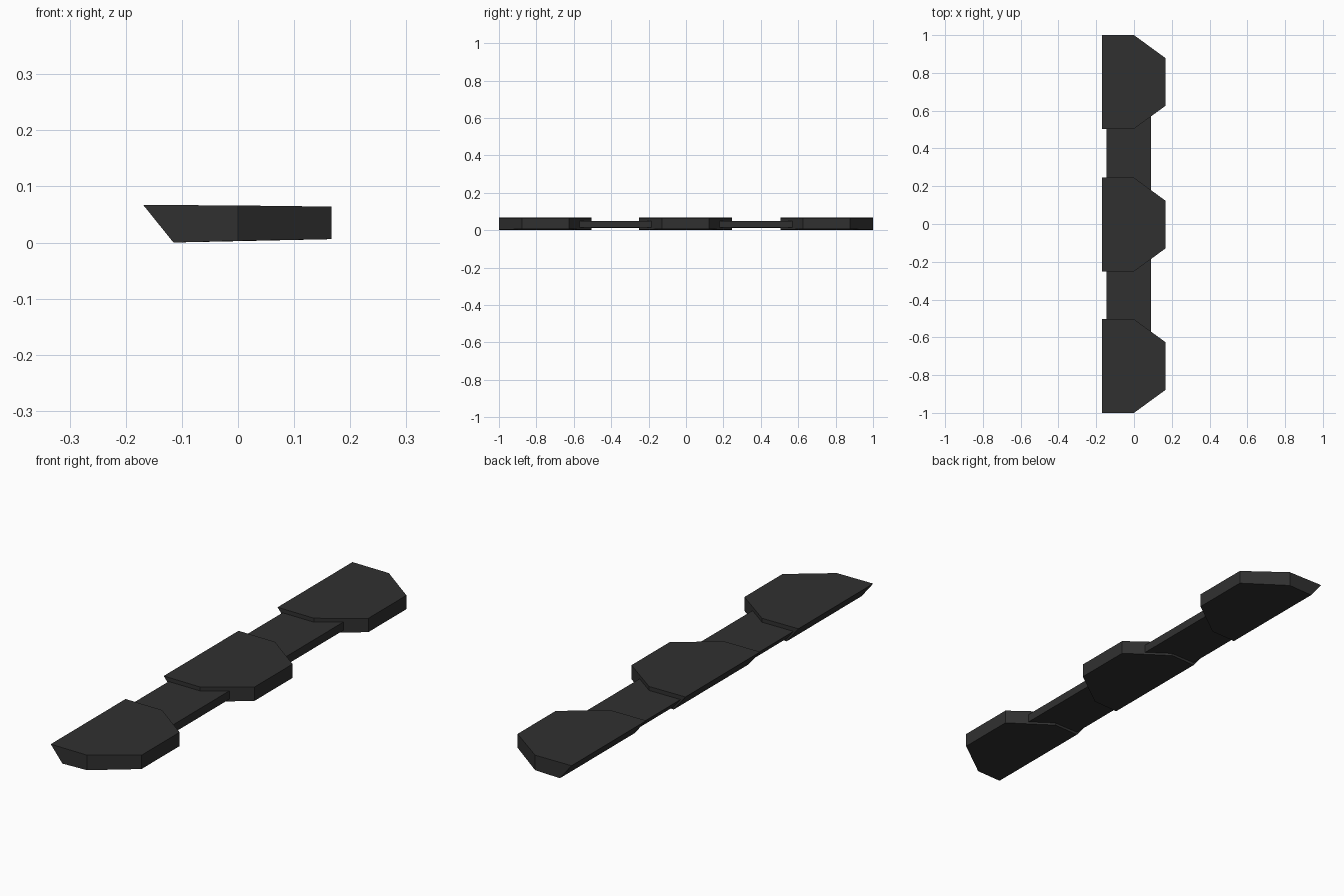
import bpy
import bmesh

cube = bpy.data.objects.get("Cube")
if cube:
    bpy.data.objects.remove(cube, do_unlink=True)

# One dark charcoal colour for everything
charcoal = bpy.data.materials.new("charcoal")
charcoal.use_nodes = True
colour = (0.03, 0.03, 0.03, 1)
charcoal.diffuse_color = colour
charcoal.node_tree.nodes["Principled BSDF"].inputs["Base Color"].default_value = colour


def prism(name, top, bottom, y):
    """Solid between two matching outlines, placed along y."""
    bm = bmesh.new()
    upper = [bm.verts.new(p) for p in top]
    lower = [bm.verts.new(p) for p in bottom]
    bm.faces.new(upper)
    bm.faces.new(lower)
    for i in range(len(top)):
        j = (i + 1) % len(top)
        bm.faces.new((upper[i], lower[i], lower[j], upper[j]))
    bmesh.ops.recalc_face_normals(bm, faces=bm.faces)
    mesh = bpy.data.meshes.new(name)
    bm.to_mesh(mesh)
    bm.free()
    mesh.materials.append(charcoal)
    obj = bpy.data.objects.new(name, mesh)
    obj.location.y = y
    bpy.context.collection.objects.link(obj)
    return obj


def outline(sections):
    """Mirror (x, half width, z) sections across y into a closed loop."""
    return ([(x, -w, z) for x, w, z in sections]
            + [(x, w, z) for x, w, z in reversed(sections)])


# Chamfered plates with a slanted edge on one side
half = 0.248
plate_top = outline([(-0.169, half, 0.067), (0, half, 0.066), (0.167, 0.126, 0.064)])
plate_bottom = outline([(-0.115, half, 0.0), (0, half, 0.003), (0.167, 0.126, 0.006)])
for name, y in (("front_plate", -0.752), ("middle_plate", -0.003), ("back_plate", 0.752)):
    prism(name, plate_top, plate_bottom, y)

# Thinner bars joining the plates
reach = 0.21
bar_top = outline([(-0.146, reach, 0.05), (0.09, reach, 0.049)])
bar_bottom = outline([(-0.115, reach, 0.012), (0.09, reach, 0.014)])
for name, y in (("front_bar", -0.378), ("back_bar", 0.375)):
    prism(name, bar_top, bar_bottom, y)
